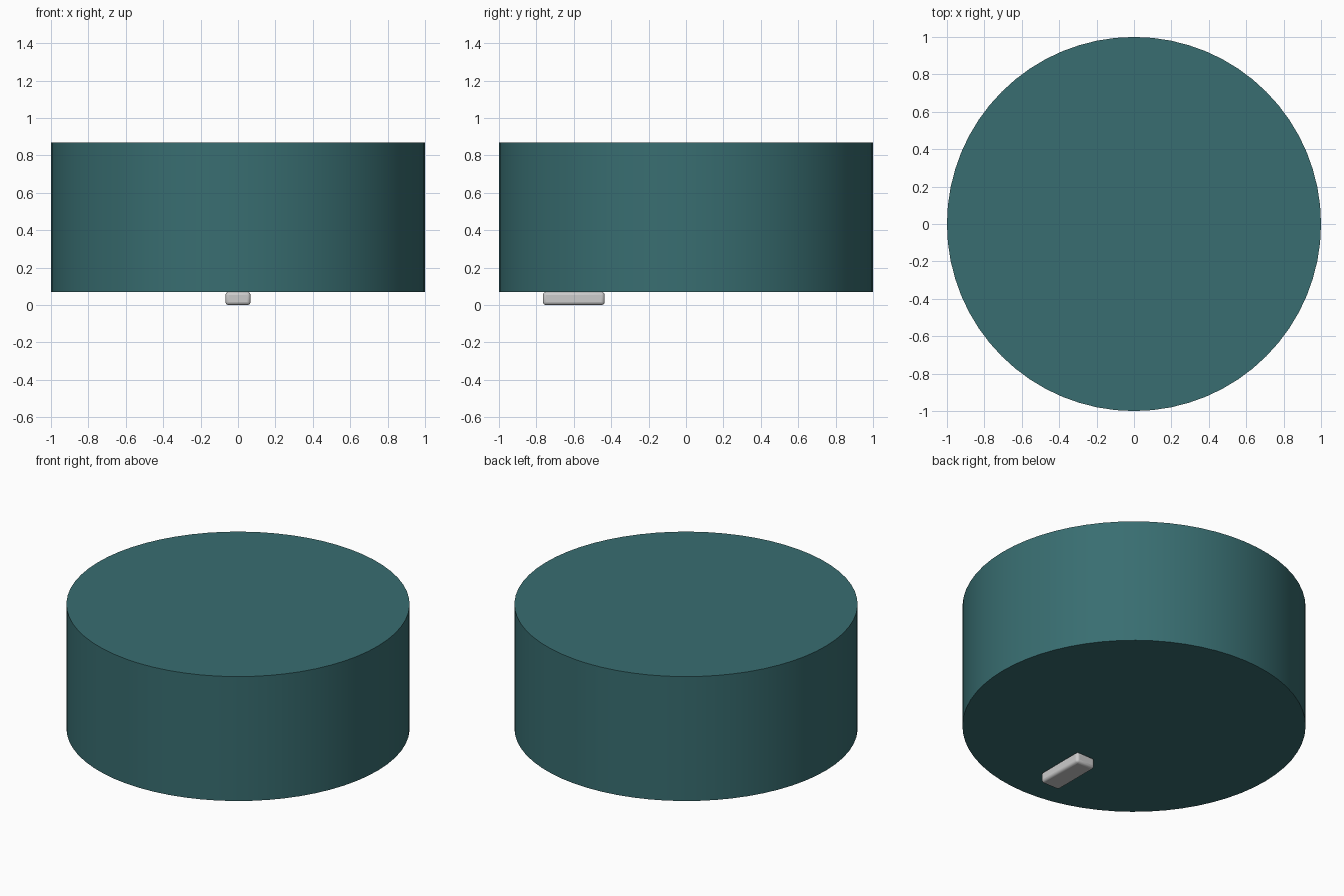
import bpy

if "Cube" in bpy.data.objects:
    bpy.data.objects.remove(bpy.data.objects["Cube"])

BASE_Z = 0.07   # underside of the drum
HEIGHT = 0.80


def smooth(obj):
    bpy.ops.object.select_all(action='DESELECT')
    obj.select_set(True)
    bpy.context.view_layer.objects.active = obj
    bpy.ops.object.shade_smooth_by_angle()


# Large teal drum
bpy.ops.mesh.primitive_cylinder_add(vertices=64, radius=1.0, depth=HEIGHT,
                                    location=(0, 0, BASE_Z + HEIGHT / 2))
drum = bpy.context.object
drum.name = "drum_body"
teal = bpy.data.materials.new("teal")
teal.diffuse_color = (0.04, 0.155, 0.165, 1)
teal.use_nodes = True
teal.node_tree.nodes["Principled BSDF"].inputs["Base Color"].default_value = teal.diffuse_color
drum.data.materials.append(teal)
smooth(drum)

# Small rounded block under the front of the drum
bpy.ops.mesh.primitive_cube_add(size=1, location=(0, -0.60, BASE_Z / 2))
block = bpy.context.object
block.name = "underside_block"
block.scale = (0.134, 0.33, BASE_Z)
bpy.ops.object.transform_apply(location=False, rotation=False, scale=True)
bevel = block.modifiers.new("rounded_edges", 'BEVEL')
bevel.width = 0.017
bevel.segments = 3
smooth(block)
